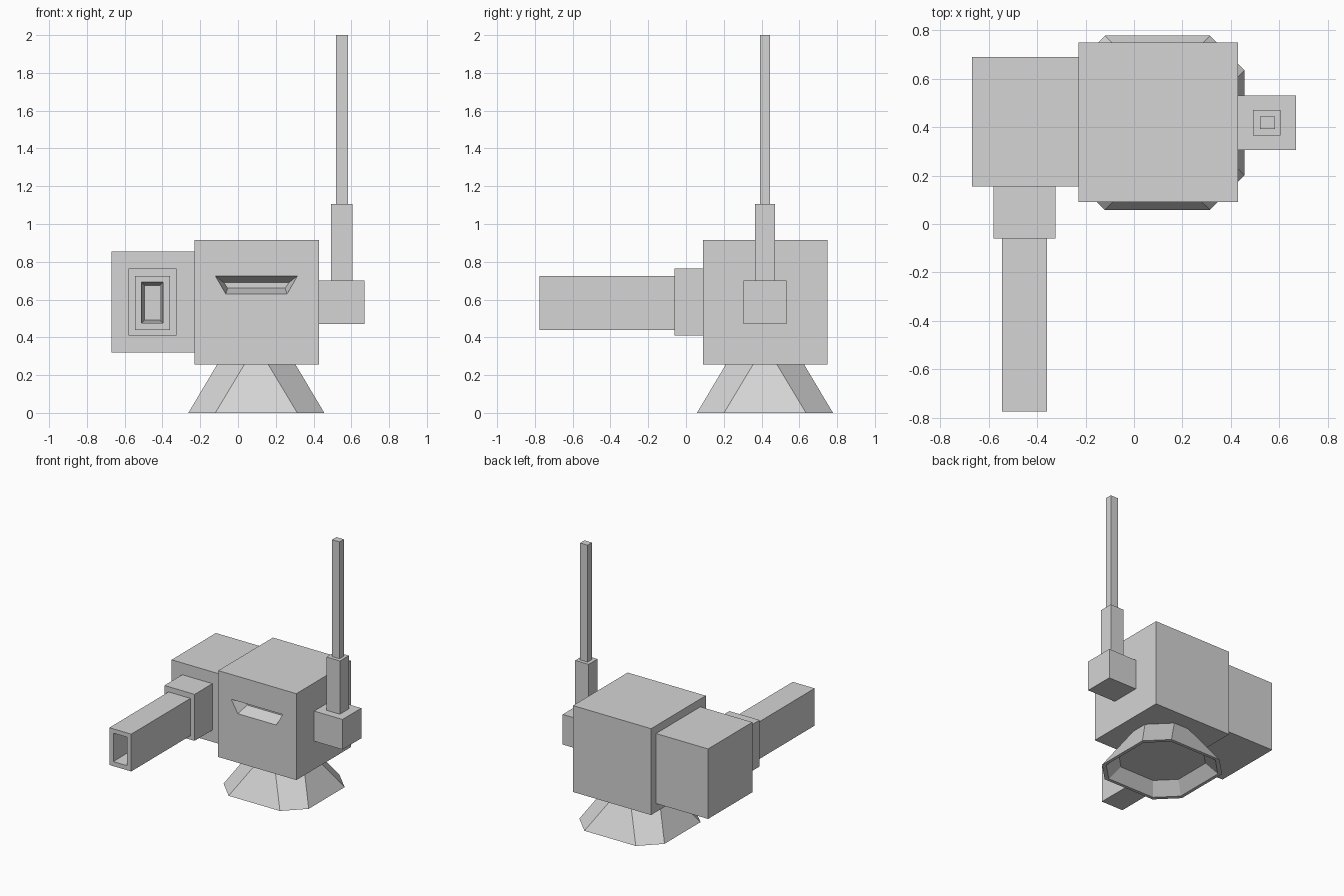
import bpy
import bmesh

if "Cube" in bpy.data.objects:
    bpy.data.objects.remove(bpy.data.objects["Cube"], do_unlink=True)

grey = bpy.data.materials.new("plain_grey")
grey.use_nodes = True
colour = (0.66, 0.66, 0.66, 1)
grey.diffuse_color = colour
grey.node_tree.nodes["Principled BSDF"].inputs["Base Color"].default_value = colour


def loft(name, rings):
    """Closed solid: bridge matching rings in order, then cap both ends."""
    bm = bmesh.new()
    loops = [[bm.verts.new(p) for p in ring] for ring in rings]
    for a, b in zip(loops, loops[1:]):
        n = len(a)
        for i in range(n):
            j = (i + 1) % n
            bm.faces.new((a[i], a[j], b[j], b[i]))
    bm.faces.new(loops[0])
    bm.faces.new(loops[-1])
    bmesh.ops.recalc_face_normals(bm, faces=bm.faces)
    mesh = bpy.data.meshes.new(name)
    bm.to_mesh(mesh)
    bm.free()
    mesh.materials.append(grey)
    obj = bpy.data.objects.new(name, mesh)
    bpy.context.collection.objects.link(obj)
    return obj


def upright(y, z0, z1, low, high=None):
    """Trapezoid facing the front; low and high are x ranges."""
    high = high or low
    return [(low[0], y, z0), (low[1], y, z0), (high[1], y, z1), (high[0], y, z1)]


def box(name, x, y, z):
    return loft(name, [upright(v, z[0], z[1], x) for v in y])


def octagon(z, half, flat, cx=0.097, cy=0.418):
    """Square with chamfered corners."""
    pts = [(half, -flat), (half, flat), (flat, half), (-flat, half),
           (-half, flat), (-half, -flat), (-flat, -half), (flat, -half)]
    return [(cx + x, cy + y, z) for x, y in pts]


# Head with a sloped eye slot sunk into the front
head_x = (-0.23, 0.43)
loft("head", [
    upright(0.75, 0.255, 0.915, head_x),
    upright(0.09, 0.255, 0.915, head_x),
    upright(0.09, 0.63, 0.725, (-0.065, 0.26), (-0.12, 0.315)),
    upright(0.19, 0.66, 0.69, (-0.055, 0.25), (-0.075, 0.27)),
])

# Gun housing, collar and hollow barrel
box("gun_housing", (-0.67, -0.23), (0.155, 0.69), (0.32, 0.855))
box("barrel_collar", (-0.58, -0.325), (-0.06, 0.155), (0.41, 0.765))
barrel_x = (-0.545, -0.36)
loft("barrel", [
    upright(-0.06, 0.44, 0.725, barrel_x),
    upright(-0.775, 0.44, 0.725, barrel_x),
    upright(-0.775, 0.475, 0.692, (-0.51, -0.397)),
    upright(-0.5, 0.492, 0.675, (-0.495, -0.414)),
])

# Stepped antenna on the other side
box("antenna_mount", (0.43, 0.67), (0.305, 0.532), (0.47, 0.70))
box("antenna_base", (0.492, 0.606), (0.365, 0.472), (0.70, 1.107))
box("antenna_rod", (0.52, 0.583), (0.393, 0.445), (1.107, 2.0))

# Flared foot, hollow underneath
loft("foot", [
    octagon(0.255, 0.208, 0.064),
    octagon(0.0, 0.36, 0.217),
    octagon(0.0, 0.336, 0.2),
    octagon(0.085, 0.27, 0.145),
])
